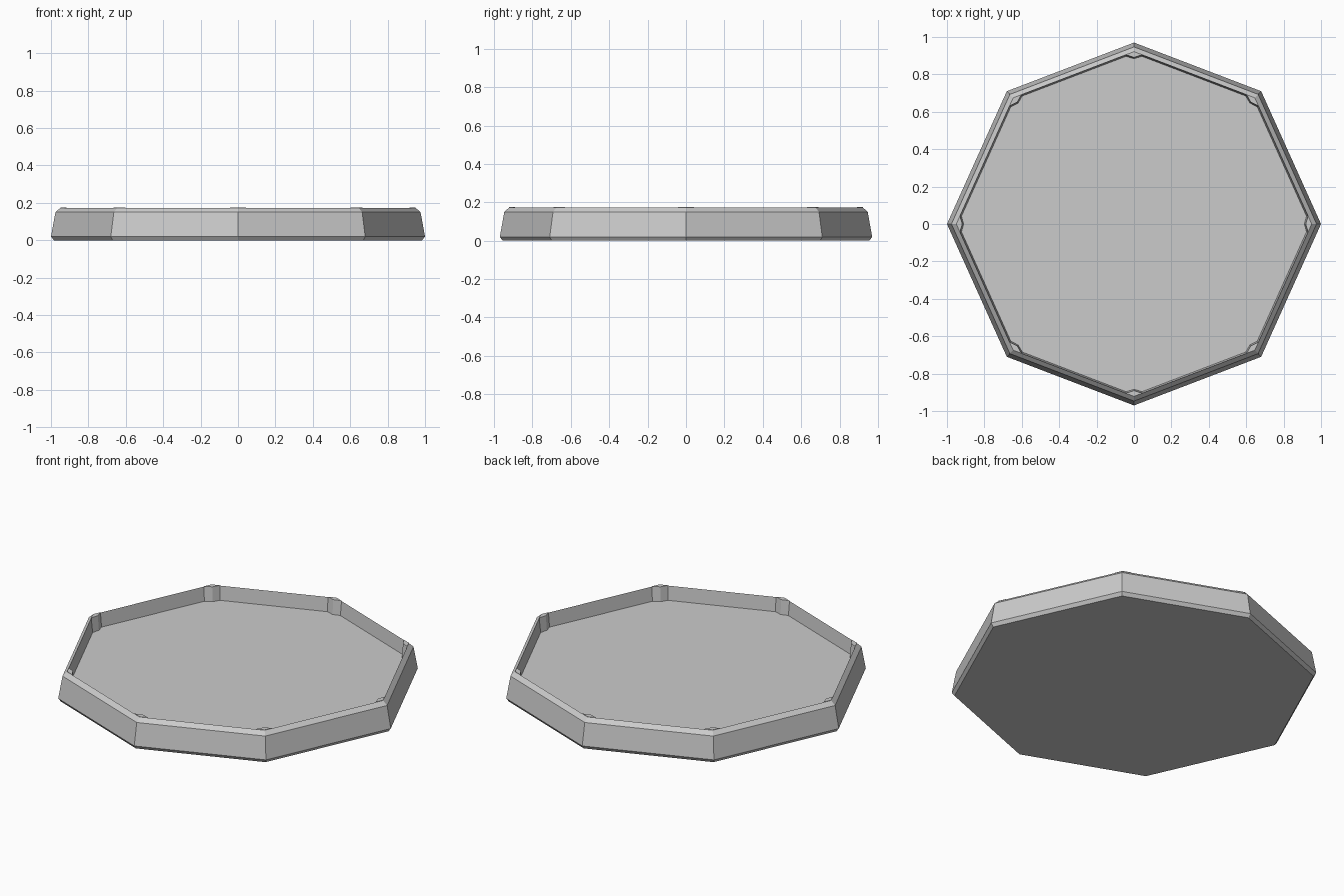
import bpy
import bmesh
from mathutils import Vector

if "Cube" in bpy.data.objects:
    bpy.data.objects.remove(bpy.data.objects["Cube"], do_unlink=True)

grey = bpy.data.materials.new("plain_grey")
grey.use_nodes = True
colour = (0.6, 0.6, 0.6, 1)
grey.diffuse_color = colour
grey.node_tree.nodes["Principled BSDF"].inputs["Base Color"].default_value = colour

# Octagon outline with a corner on each axis
CORNERS = [Vector(p) for p in ((1, 0), (0.68, 0.71), (0, 0.97), (-0.68, 0.71),
                               (-1, 0), (-0.68, -0.71), (0, -0.97), (0.68, -0.71))]
FLOOR_Z, TOP_Z = 0.09, 0.173
RIM, FLOOR = 0.95, 0.941


def loft(name, rings):
    """Join matching point rings and close both ends."""
    bm = bmesh.new()
    loops = [[bm.verts.new((p.x, p.y, z)) for p in pts] for pts, z in rings]
    for low, high in zip(loops, loops[1:]):
        n = len(low)
        for i in range(n):
            j = (i + 1) % n
            bm.faces.new((low[i], low[j], high[j], high[i]))
    bm.faces.new(loops[0][::-1])
    bm.faces.new(loops[-1])
    bmesh.ops.recalc_face_normals(bm, faces=bm.faces)
    mesh = bpy.data.meshes.new(name)
    bm.to_mesh(mesh)
    bm.free()
    mesh.materials.append(grey)
    obj = bpy.data.objects.new(name, mesh)
    bpy.context.collection.objects.link(obj)
    return obj


# Tray: underside, bottom chamfer, sloped side, rim bevel, inner wall, floor
profile = [(0.985, 0), (1, 0.02), (0.976, 0.15), (RIM, TOP_Z), (FLOOR, FLOOR_Z)]
loft("octagonal_tray", [([c * s for c in CORNERS], z) for s, z in profile])


# Small wedge-shaped post inside each corner
def post_outline(i, scale, tip):
    corner = CORNERS[i]
    before = (CORNERS[i - 1] - corner).normalized()
    after = (CORNERS[(i + 1) % 8] - corner).normalized()
    apex = corner * scale
    return [apex, apex + after * 0.047, corner * tip, apex + before * 0.047]


for i in range(8):
    loft(f"corner_post_{i + 1}", [(post_outline(i, FLOOR, 0.91), FLOOR_Z - 0.01),
                                  (post_outline(i, RIM, 0.918), TOP_Z + 0.002)])
